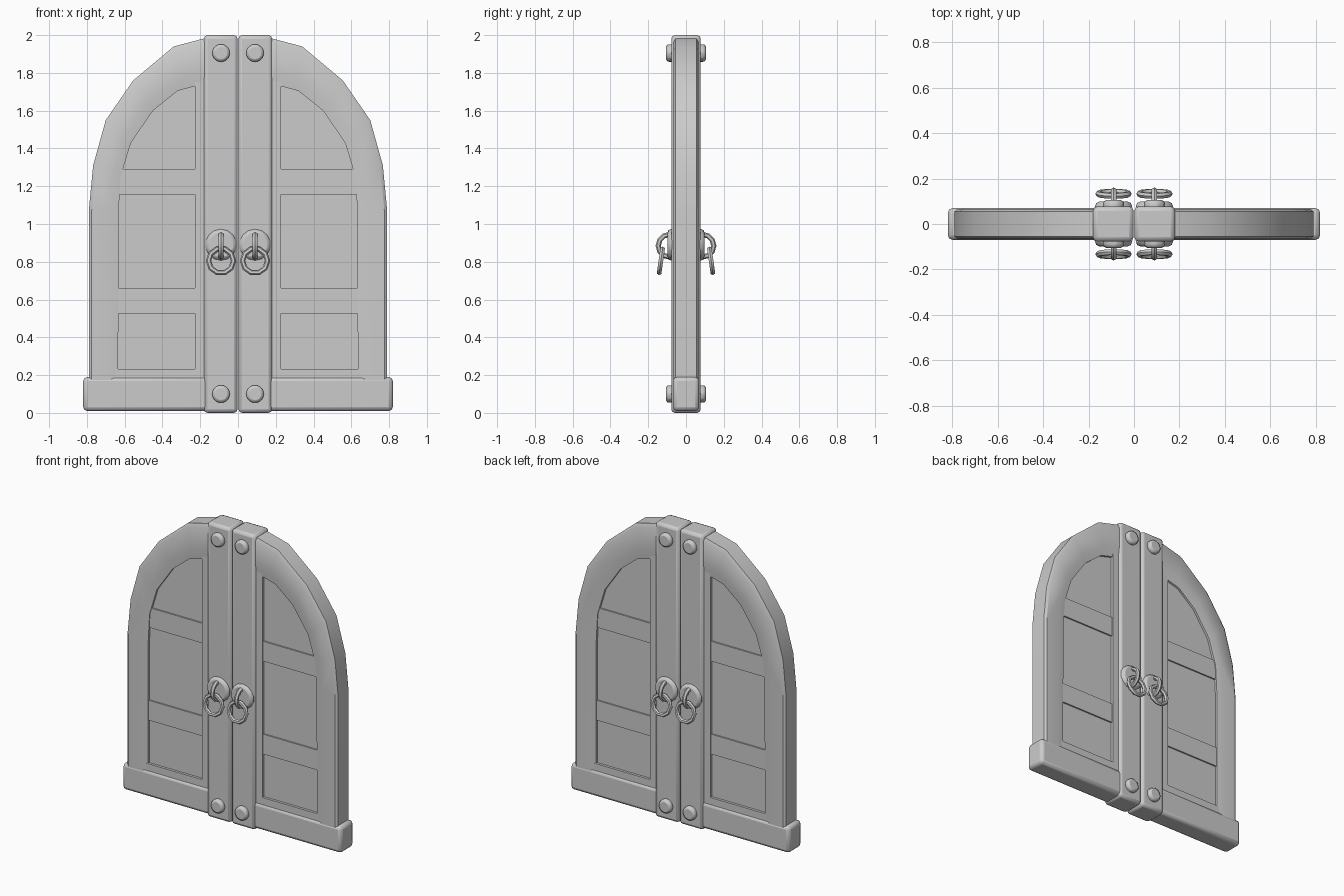
import bpy, bmesh, math
from mathutils import Vector

if "Cube" in bpy.data.objects:
    bpy.data.objects.remove(bpy.data.objects["Cube"])


def finish(obj, name, bevel=0.0, mirror=(True, False), segs=2):
    obj.name = name
    if bevel:
        b = obj.modifiers.new("Bevel", 'BEVEL')
        b.width, b.segments, b.limit_method = bevel, segs, 'ANGLE'
    m = obj.modifiers.new("Mirror", 'MIRROR')
    m.use_axis = (mirror[0], mirror[1], False)
    m.use_mirror_merge = False
    bpy.ops.object.select_all(action='DESELECT')
    bpy.context.view_layer.objects.active = obj
    obj.select_set(True)
    # bake transforms so mirroring happens around the world origin
    bpy.ops.object.transform_apply(location=True, rotation=True, scale=True)
    bpy.ops.object.shade_smooth_by_angle(angle=math.radians(35))
    return obj


def box(name, x0, x1, hy, z0, z1, bevel):
    bpy.ops.mesh.primitive_cube_add(size=1, location=((x0 + x1) / 2, 0, (z0 + z1) / 2))
    o = bpy.context.object
    o.scale = (x1 - x0, 2 * hy, z1 - z0)
    return finish(o, name, bevel)


def mesh_object(bm, name):
    bmesh.ops.recalc_face_normals(bm, faces=bm.faces)
    me = bpy.data.meshes.new(name)
    bm.to_mesh(me)
    bm.free()
    o = bpy.data.objects.new(name, me)
    bpy.context.collection.objects.link(o)
    return finish(o, name)


def stud(name, z, radius, y_face, depth, sides):
    # shallow domed disc set into the post, on all four faces
    bpy.ops.mesh.primitive_cylinder_add(vertices=sides, radius=radius, depth=depth,
                                        location=(0.09, -y_face + depth / 2, z),
                                        rotation=(math.pi / 2, 0, 0))
    finish(bpy.context.object, name, 0.018, (True, True))


def ring(name, loc, rot, major, minor, sides):
    bpy.ops.mesh.primitive_torus_add(major_radius=major, minor_radius=minor,
                                     major_segments=sides, minor_segments=6,
                                     location=loc, rotation=rot)
    finish(bpy.context.object, name, 0, (True, True))


# outlines of one leaf, from the foot up to the crown of the arch
outer = [(.79, .1), (.79, 1.07), (.767, 1.31), (.70, 1.55), (.555, 1.76), (.34, 1.94), (.15, 1.99)]
crease = [(.68, .1), (.68, 1.08), (.66, 1.27), (.605, 1.46), (.48, 1.65), (.31, 1.775), (.15, 1.815)]
inner = [(.635, .1), (.632, 1.06), (.622, 1.25), (.567, 1.43), (.45, 1.60), (.32, 1.705), (.15, 1.75)]

# arched frame: chamfered section swept along the outlines
bm = bmesh.new()
rows = []
for o, c, i in zip(outer, crease, inner):
    o, c, i = Vector(o), Vector(c), Vector(i)
    half = [(o, .056), (o.lerp(c, .14), .067), (c, .067), (i, .060), (i, .035)]
    section = half + [(p, -y) for p, y in reversed(half)]
    rows.append([bm.verts.new((p.x, y, p.y)) for p, y in section])
for a, b in zip(rows, rows[1:]):
    for k in range(len(a)):
        n = (k + 1) % len(a)
        bm.faces.new((a[k], a[n], b[n], b[k]))
bm.faces.new(rows[0])
bm.faces.new(rows[-1])
mesh_object(bm, "arched_frame")

# recessed panel filling the frame
bm = bmesh.new()
outline = inner + [(.15, .1)]
front = [bm.verts.new((x, -.045, z)) for x, z in outline]
back = [bm.verts.new((x, .045, z)) for x, z in outline]
bm.faces.new(front)
bm.faces.new(back)
for k in range(len(front)):
    n = (k + 1) % len(front)
    bm.faces.new((front[k], front[n], back[n], back[k]))
mesh_object(bm, "door_panel")

# crossbars, inner stile and bottom rail around the panel
box("upper_crossbar", .2, .63, .055, 1.155, 1.29, 0)
box("lower_crossbar", .2, .64, .055, .525, .66, 0)
box("inner_stile", .15, .227, .062, .1, 1.78, 0)
box("bottom_rail", .15, .66, .062, .1, .233, 0)

# kick board at the foot and the two meeting posts
box("kick_board", .12, .82, .07, .01, .19, .022)
box("meeting_post", .002, .181, .078, 0, 2, .02)

# bolts and handle plates
stud("lower_bolt", .10, .049, .105, .05, 10)
stud("upper_bolt", 1.905, .049, .105, .05, 10)
stud("handle_plate", .89, .083, .098, .04, 14)

# handle staple and hanging ring
ring("handle_staple", (.09, -.087, .885), (0, math.pi / 2, 0), .06, .014, 12)
ring("handle_ring", (.09, -.133, .805), (math.radians(82), 0, 0), .066, .014, 10)
